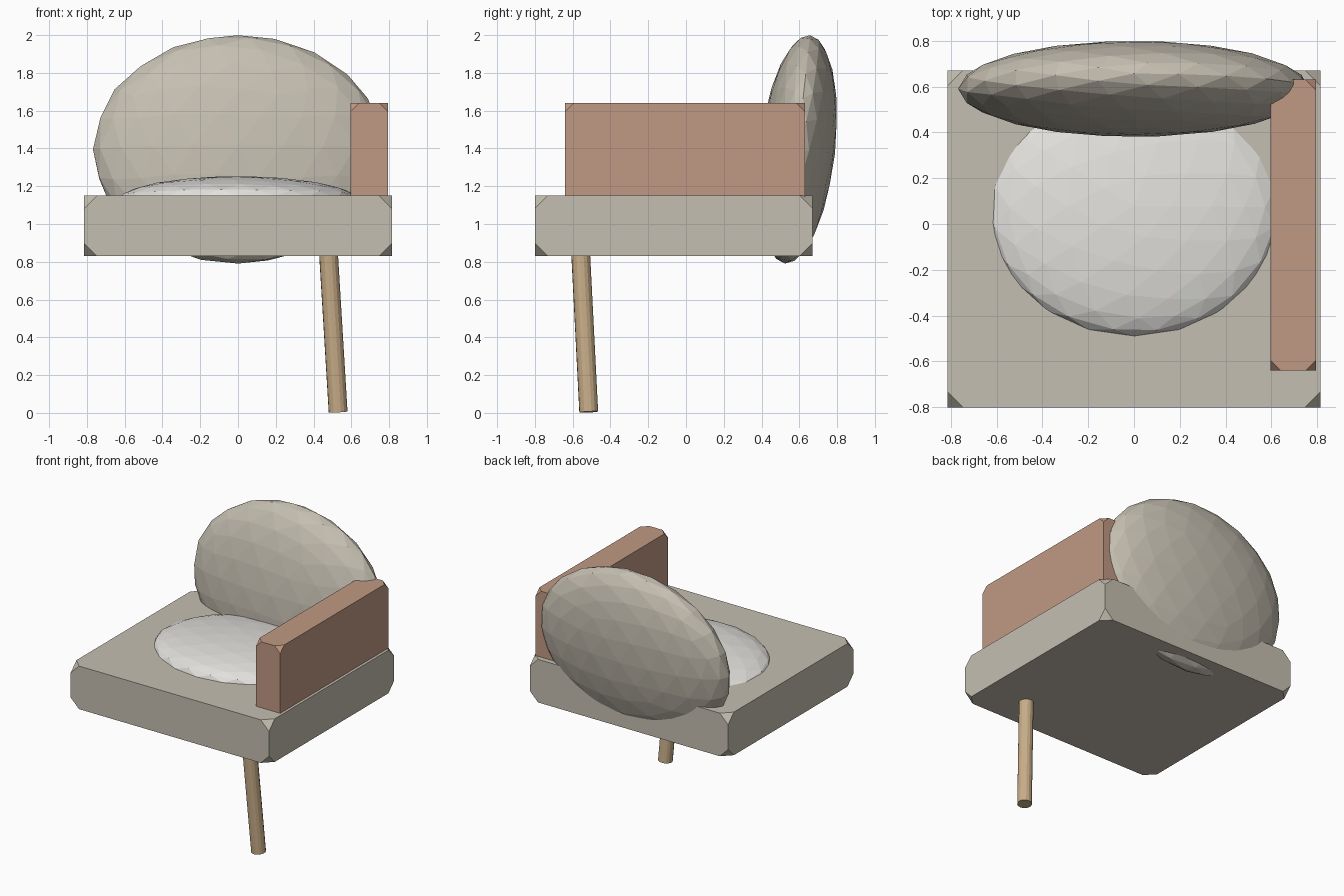
import bpy, bmesh
from math import radians
from mathutils import Vector, Matrix

if "Cube" in bpy.data.objects:
    bpy.data.objects.remove(bpy.data.objects["Cube"])


def material(name, rgb):
    m = bpy.data.materials.new(name)
    m.diffuse_color = (*rgb, 1)
    m.use_nodes = True
    m.node_tree.nodes["Principled BSDF"].inputs["Base Color"].default_value = m.diffuse_color
    return m


def finish(bm, name, mat):
    bmesh.ops.recalc_face_normals(bm, faces=bm.faces)
    me = bpy.data.meshes.new(name)
    bm.to_mesh(me)
    bm.free()
    me.materials.append(mat)
    ob = bpy.data.objects.new(name, me)
    bpy.context.collection.objects.link(ob)
    return ob


def clipped_box(name, lo, hi, cut, mat):
    """Box whose eight corners are cut off."""
    lo, hi = Vector(lo), Vector(hi)
    bm = bmesh.new()
    bmesh.ops.create_cube(bm, size=1)
    for v in bm.verts:
        v.co = (lo + hi) / 2 + v.co * (hi - lo)
    bmesh.ops.bevel(bm, geom=bm.verts[:], offset=cut, offset_type='OFFSET',
                    segments=1, profile=0.5, affect='VERTICES')
    return finish(bm, name, mat)


def cushion(name, center, radii, tilt, mat):
    """Flat-shaded ellipsoid reclined about x."""
    bm = bmesh.new()
    bmesh.ops.create_icosphere(bm, subdivisions=3, radius=1)
    ext = [max(abs(v.co[i]) for v in bm.verts) for i in range(3)]
    for v in bm.verts:
        v.co = Vector([v.co[i] / ext[i] * radii[i] for i in range(3)])
    bm.transform(Matrix.Translation(center) @ Matrix.Rotation(radians(tilt), 4, 'X'))
    return finish(bm, name, mat)


def rod(name, a, b, r, mat):
    a, b = Vector(a), Vector(b)
    d = b - a
    bm = bmesh.new()
    bmesh.ops.create_cone(bm, cap_ends=True, segments=16, radius1=r, radius2=r, depth=d.length)
    bm.transform(Matrix.Translation((a + b) / 2) @ d.to_track_quat('Z', 'Y').to_matrix().to_4x4())
    return finish(bm, name, mat)


linen = material("linen", (0.56, 0.52, 0.44))
pale = material("pale_fabric", (0.76, 0.75, 0.72))
clay = material("clay", (0.53, 0.32, 0.23))
wood = material("wood", (0.58, 0.42, 0.25))

# Seat base and the single armrest
clipped_box("seat_base", (-0.815, -0.80, 0.83), (0.815, 0.67, 1.15), 0.068, linen)
clipped_box("armrest", (0.595, -0.64, 1.03), (0.795, 0.63, 1.64), 0.046, clay)

# Cushions
cushion("seat_cushion", (0, 0.07, 1.12), (0.64, 0.56, 0.13), -3, pale)
cushion("back_cushion", (0, 0.59, 1.395), (0.768, 0.20, 0.608), -6.3, linen)

# Splayed front leg
rod("front_leg", (0.53, -0.515, 0.005), (0.474, -0.562, 0.93), 0.05, wood)
